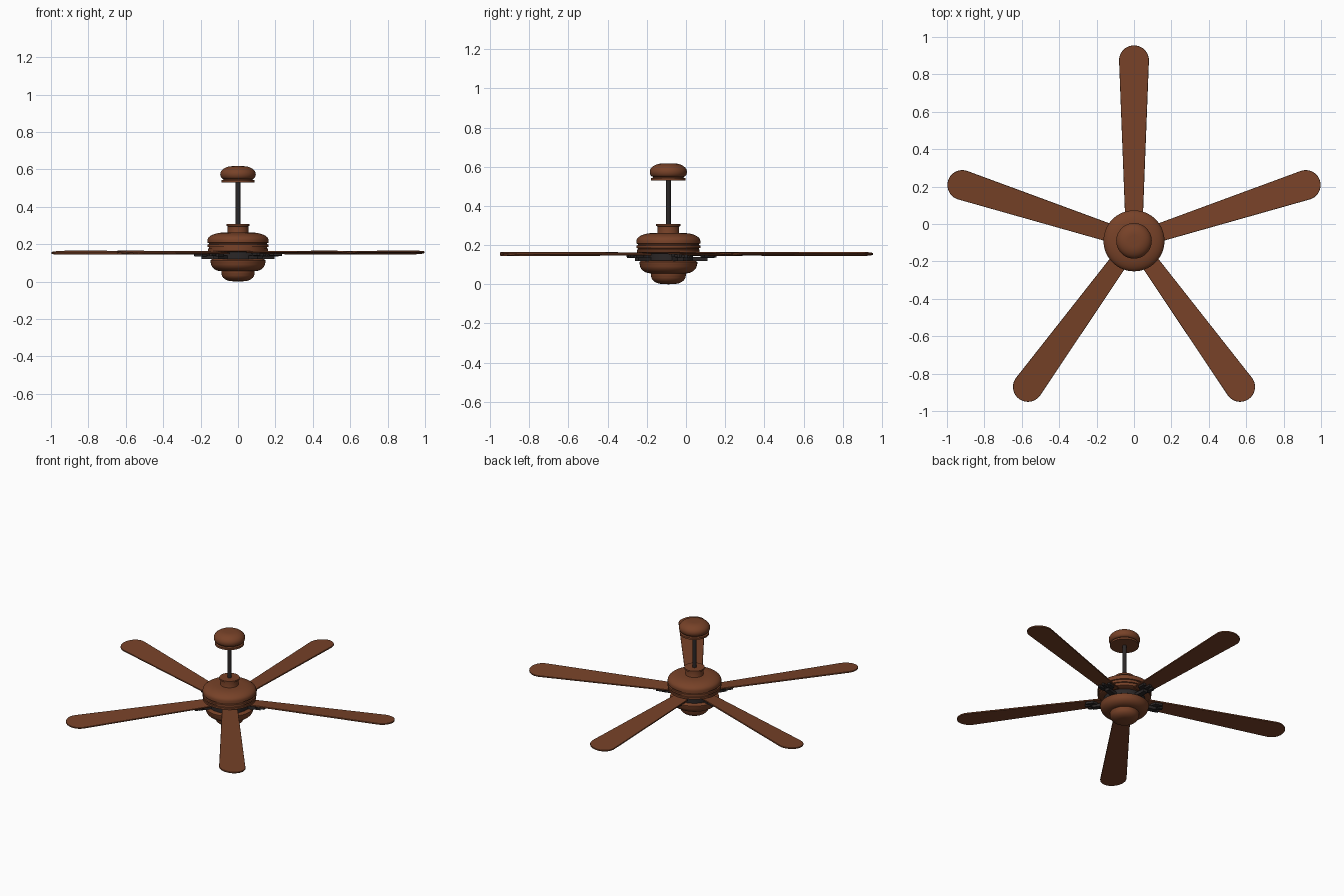
import bpy, bmesh, math
from mathutils import Matrix, Vector

if "Cube" in bpy.data.objects:
    bpy.data.objects.remove(bpy.data.objects["Cube"])

CY = -0.09  # fan axis sits at y = CY


def material(name, rgb):
    m = bpy.data.materials.new(name)
    m.diffuse_color = (*rgb, 1)
    m.use_nodes = True
    m.node_tree.nodes["Principled BSDF"].inputs["Base Color"].default_value = m.diffuse_color
    return m


WOOD = material("reddish brown", (0.185, 0.054, 0.021))
METAL = material("dark metal", (0.024, 0.020, 0.020))


def finish(name, bm, mat, matrix=Matrix(), bevel=0):
    bmesh.ops.remove_doubles(bm, verts=bm.verts, dist=1e-5)
    bmesh.ops.recalc_face_normals(bm, faces=bm.faces)
    me = bpy.data.meshes.new(name)
    bm.to_mesh(me)
    bm.free()
    me.materials.append(mat)
    ob = bpy.data.objects.new(name, me)
    bpy.context.collection.objects.link(ob)
    ob.matrix_world = Matrix.Translation((0, CY, 0)) @ matrix
    if bevel:
        b = ob.modifiers.new("bevel", 'BEVEL')
        b.width, b.segments, b.limit_method = bevel, 2, 'ANGLE'
    bpy.ops.object.select_all(action='DESELECT')
    ob.select_set(True)
    bpy.context.view_layer.objects.active = ob
    bpy.ops.object.shade_smooth_by_angle(angle=math.radians(35))
    return ob


def lathe(name, profile, mat, steps=64):
    """Spin an (r, z) profile about the fan axis."""
    bm = bmesh.new()
    vs = [bm.verts.new((r, 0, z)) for r, z in profile]
    es = [bm.edges.new(p) for p in zip(vs, vs[1:])]
    bmesh.ops.spin(bm, geom=vs + es, cent=(0, 0, 0), axis=(0, 0, 1),
                   angle=math.tau, steps=steps, use_duplicate=False)
    return finish(name, bm, mat)


def plate(name, outline, z0, z1, mat, matrix, bevel=0):
    """Extrude a flat outline between two heights."""
    bm = bmesh.new()
    f = bm.faces.new([bm.verts.new((x, y, z0)) for x, y in outline])
    g = bmesh.ops.extrude_face_region(bm, geom=[f])
    bmesh.ops.translate(bm, vec=(0, 0, z1 - z0),
                        verts=[v for v in g["geom"] if isinstance(v, bmesh.types.BMVert)])
    return finish(name, bm, mat, matrix, bevel)


def arc(r0, z0, r1, z1, n=8, dome=True):
    """Quarter ellipse from (r0, z0) to (r1, z1), bulging outward."""
    pts = []
    for i in range(n + 1):
        a = math.pi / 2 * i / n
        s, c = math.sin(a), math.cos(a)
        pts.append((r0 + (r1 - r0) * s, z1 + (z0 - z1) * c) if dome
                   else (r1 + (r0 - r1) * c, z0 + (z1 - z0) * s))
    return pts


# ceiling canopy
lathe("ceiling_canopy", [(0, 0.617)] + arc(0.03, 0.617, 0.095, 0.574)
      + arc(0.095, 0.574, 0.078, 0.549, 5, False)
      + [(0.078, 0.545), (0.088, 0.542), (0.088, 0.530), (0, 0.530)], WOOD)

# hanging rod
lathe("hanging_rod", [(0, 0.54), (0.013, 0.54), (0.013, 0.28), (0, 0.28)], METAL, 24)

# collar above the motor
lathe("collar", [(0, 0.308), (0.062, 0.308), (0.062, 0.298), (0.055, 0.295),
                 (0.055, 0.262), (0.06, 0.25), (0, 0.25)], WOOD)

# motor housing with stepped bands
lathe("motor_housing", [(0, 0.262), (0.06, 0.262)] + arc(0.075, 0.262, 0.163, 0.222)
      + [(0.163, 0.208), (0.156, 0.206), (0.156, 0.200), (0.163, 0.198), (0.163, 0.186),
         (0.156, 0.184), (0.156, 0.178), (0.160, 0.176), (0.160, 0.164),
         (0.145, 0.158), (0, 0.158)], WOOD)

# rotor ring between housing and lower bowl
lathe("rotor_ring", [(0, 0.16), (0.125, 0.16), (0.125, 0.112), (0, 0.112)], METAL)

# lower bowl
lathe("lower_bowl", [(0, 0.122), (0.135, 0.122), (0.148, 0.114), (0.148, 0.106)]
      + arc(0.146, 0.102, 0.09, 0.056, 8, False) + [(0, 0.056)], WOOD)

# bottom cap
lathe("bottom_cap", [(0, 0.062), (0.084, 0.062), (0.089, 0.056), (0.089, 0.044)]
      + arc(0.088, 0.042, 0.03, 0.002, 8, False) + [(0, 0.0)], WOOD)

# blade outline: tapered paddle with a round tip
TIP, RAD = 0.965, 0.080
paddle = [(0.14, 0.048), (0.14, -0.048)]
paddle += [(TIP + RAD * math.sin(a), -RAD * math.cos(a))
           for a in (math.pi * i / 20 for i in range(21))]

# bracket outlines
arm = [(0.10, -0.022), (0.17, -0.016), (0.20, -0.016), (0.20, 0.016), (0.17, 0.016), (0.10, 0.022)]
fork = [(0.165, -0.014), (0.185, -0.042), (0.232, -0.042), (0.236, -0.026), (0.205, -0.018),
        (0.215, -0.009), (0.245, -0.008), (0.245, 0.008), (0.215, 0.009), (0.205, 0.018),
        (0.236, 0.026), (0.232, 0.042), (0.185, 0.042), (0.165, 0.014)]

for i in range(5):
    turn = Matrix.Rotation(math.radians(90 + 72 * i), 4, 'Z')
    pitch = (turn @ Matrix.Translation(Vector((0, 0, 0.155)))
             @ Matrix.Rotation(math.radians(-4.5), 4, 'X'))
    plate(f"blade_{i + 1}", paddle, -0.0045, 0.0045, WOOD, pitch, 0.002)
    plate(f"bracket_fork_{i + 1}", fork, -0.018, -0.004, METAL, pitch)
    plate(f"bracket_arm_{i + 1}", arm, 0.120, 0.140, METAL, turn)
